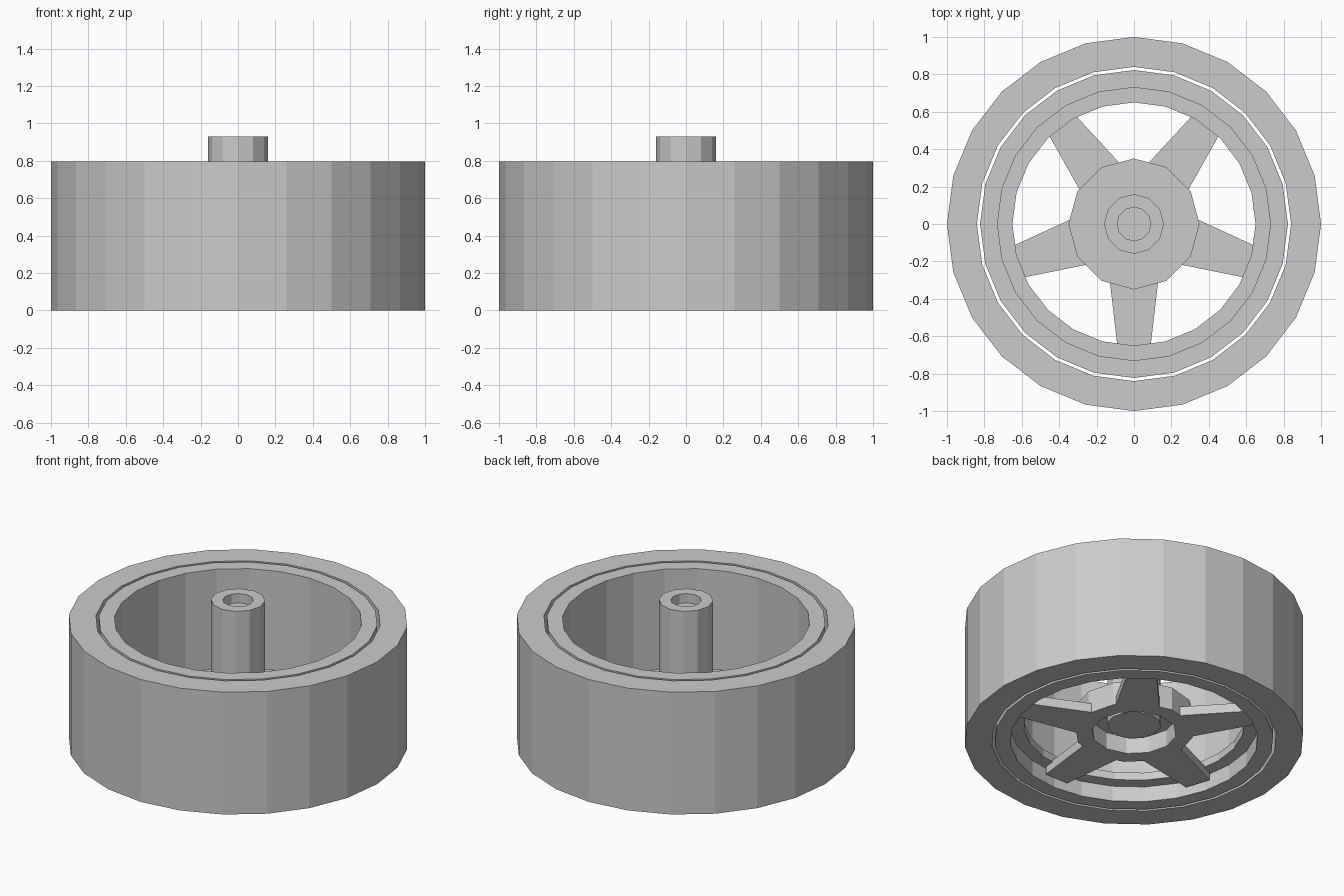
import bpy
import bmesh
from math import pi, sin, cos
from mathutils import Matrix

cube = bpy.data.objects.get("Cube")
if cube:
    bpy.data.objects.remove(cube, do_unlink=True)

grey = bpy.data.materials.new("light_grey")
grey.use_nodes = True
color = (0.6, 0.6, 0.6, 1)
grey.diffuse_color = color
grey.node_tree.nodes["Principled BSDF"].inputs["Base Color"].default_value = color


def finish(name, bm):
    bmesh.ops.remove_doubles(bm, verts=bm.verts, dist=1e-5)
    bmesh.ops.recalc_face_normals(bm, faces=bm.faces)
    mesh = bpy.data.meshes.new(name)
    bm.to_mesh(mesh)
    bm.free()
    mesh.materials.append(grey)
    obj = bpy.data.objects.new(name, mesh)
    bpy.context.collection.objects.link(obj)


def lathe(name, profile, sides, closed=True):
    """Revolve (radius, z) points; open profiles start and end on the axis."""
    bm = bmesh.new()
    rings = []
    for r, z in profile:
        if r == 0:
            rings.append([bm.verts.new((0, 0, z))])
        else:
            rings.append([bm.verts.new((r * sin(2 * pi * i / sides),
                                        r * cos(2 * pi * i / sides), z))
                          for i in range(sides)])
    pairs = list(zip(rings, rings[1:]))
    if closed:
        pairs.append((rings[-1], rings[0]))
    for a, b in pairs:
        if len(a) == 1:
            bm.faces.new(b)
        elif len(b) == 1:
            bm.faces.new(a)
        else:
            for i in range(sides):
                j = (i + 1) % sides
                bm.faces.new((a[i], a[j], b[j], b[i]))
    # Flat caps are single polygons, so the axis points are not needed
    bmesh.ops.delete(bm, geom=[v for v in bm.verts if not v.link_faces], context='VERTS')
    finish(name, bm)


def ring(name, outer, inner, low, high, sides=24):
    lathe(name, [(outer, low), (outer, high), (inner, high), (inner, low)], sides)


# Tyre and rim, with a narrow open gap between them
ring("tyre", 1.0, 0.84, 0, 0.795)
ring("rim", 0.823, 0.73, 0, 0.795)

# Ledge inside the rim that carries the spokes
ring("rim_ledge", 0.735, 0.65, 0.1, 0.15)

# Hub with a round recess underneath
lathe("hub", [(0, 0.2), (0.35, 0.2), (0.35, 0.05), (0.25, 0.05),
              (0.25, 0.16), (0, 0.16)], 12, closed=False)

# Axle tube with a blind hole in its top
lathe("axle", [(0, 0.1), (0.16, 0.1), (0.16, 0.93), (0.09, 0.93),
               (0.09, 0.87), (0, 0.87)], 12, closed=False)

# Five tapered spokes
outline = [(-0.13, -0.3), (0.13, -0.3), (0.082, -0.71), (-0.082, -0.71)]
for k in range(5):
    bm = bmesh.new()
    base = bm.faces.new([bm.verts.new((x, y, 0.05)) for x, y in outline])
    top = bmesh.ops.extrude_face_region(bm, geom=[base])["geom"]
    bmesh.ops.translate(bm, vec=(0, 0, 0.06),
                        verts=[g for g in top if isinstance(g, bmesh.types.BMVert)])
    bm.transform(Matrix.Rotation(2 * pi * k / 5, 4, 'Z'))
    finish(f"spoke_{k + 1}", bm)
